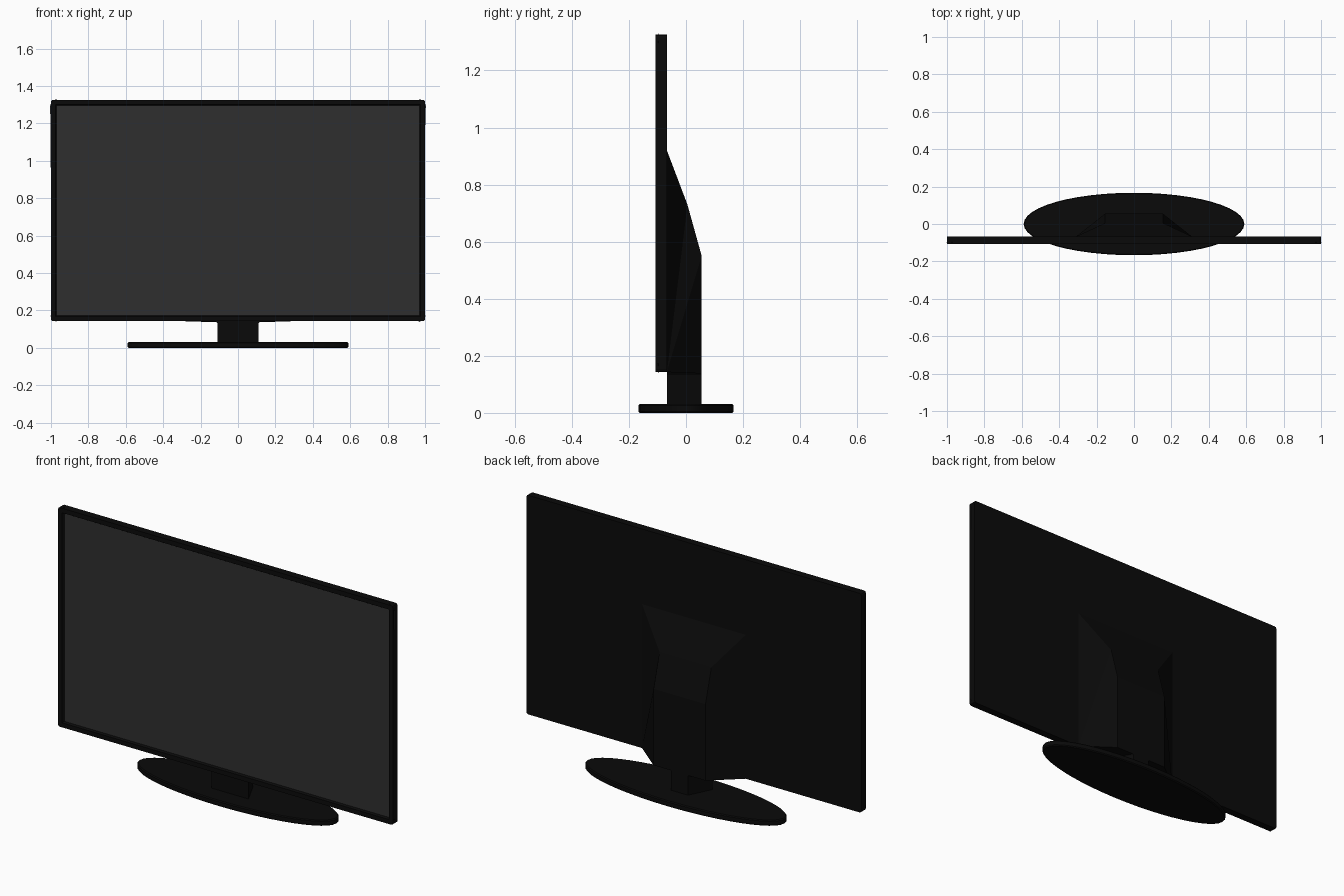
import bpy, bmesh, math
from mathutils import Matrix, Vector

if "Cube" in bpy.data.objects:
    bpy.data.objects.remove(bpy.data.objects["Cube"])


def material(name, v):
    m = bpy.data.materials.new(name)
    m.diffuse_color = (v, v, v, 1)
    m.use_nodes = True
    m.node_tree.nodes["Principled BSDF"].inputs["Base Color"].default_value = m.diffuse_color
    return m


BLACK = material("black_plastic", 0.003)
GLASS = material("dark_glass", 0.028)


def finish(bm, name, mat):
    bmesh.ops.recalc_face_normals(bm, faces=bm.faces)
    me = bpy.data.meshes.new(name)
    bm.to_mesh(me)
    bm.free()
    ob = bpy.data.objects.new(name, me)
    bpy.context.collection.objects.link(ob)
    me.materials.append(mat)
    return ob


def loft(name, rings, mat):
    """Join equal-length rings of points and cap both ends."""
    bm = bmesh.new()
    vs = [[bm.verts.new(p) for p in r] for r in rings]
    n = len(rings[0])
    for a, b in zip(vs, vs[1:]):
        for i in range(n):
            j = (i + 1) % n
            bm.faces.new((a[i], a[j], b[j], b[i]))
    bm.faces.new(vs[0])
    bm.faces.new(vs[-1])
    return finish(bm, name, mat)


def ring(rx, ry, z, n=48):
    return [(rx * math.cos(2 * math.pi * i / n), ry * math.sin(2 * math.pi * i / n), z)
            for i in range(n)]


# Panel housing: rounded-corner slab with a bezel sloping in to the screen
X, Z0, Z1, YF, YB = 1.0, 0.143, 1.326, -0.107, -0.067
bm = bmesh.new()
bmesh.ops.create_cube(bm, size=1, matrix=Matrix.Translation((0, (YF + YB) / 2, (Z0 + Z1) / 2))
                      @ Matrix.Diagonal((2 * X, YB - YF, Z1 - Z0, 1)))
corners = [e for e in bm.edges if abs(e.verts[0].co.y - e.verts[1].co.y) > 0.01]
bmesh.ops.bevel(bm, geom=corners, offset=0.01, segments=2, profile=0.5, affect='EDGES')
bm.normal_update()
front = min(bm.faces, key=lambda f: f.normal.y)
bmesh.ops.inset_region(bm, faces=[front], thickness=0.025)
bmesh.ops.inset_region(bm, faces=[front], thickness=0.02, depth=-0.01)
screen_pts = [v.co.copy() for v in front.verts]
bmesh.ops.delete(bm, geom=[front], context='FACES_ONLY')
finish(bm, "panel_housing", BLACK)

# Screen fills the opening
bm = bmesh.new()
f = bm.faces.new([bm.verts.new(p) for p in screen_pts])
me = finish(bm, "screen", GLASS).data
if me.polygons[0].normal.y > 0:
    me.flip_normals()

# Rear cover: tapered sides, two slopes on top
bm = bmesh.new()
wide, narrow, low = 0.31, 0.155, 0.138
rows = [(0.92, YB, wide), (0.73, 0.005, narrow), (0.55, 0.055, narrow), (low, 0.055, narrow)]
left = [bm.verts.new((-w, y, z)) for z, y, w in rows]
right = [bm.verts.new((w, y, z)) for z, y, w in rows]
for i in range(3):
    bm.faces.new((left[i], right[i], right[i + 1], left[i + 1]))
foot = [bm.verts.new((s * wide, YB, Z0)) for s in (-1, 1)]
for side, b in ((left, foot[0]), (right, foot[1])):
    for i in range(1, 4):
        c = b if i == 3 else side[i + 1]
        if i < 3:
            bm.faces.new((side[i], c, b) if i > 1 else (side[0], side[1], side[2], b)[0:2] + (b,))
    bm.faces.new((side[1], side[2], b))if not any(
        {side[1], side[2], b} == set(f.verts) for f in bm.faces) else None
bm.faces.new((foot[0], foot[1], right[3], left[3]))
bm.faces.new((left[0], right[0], foot[1], foot[0]))
finish(bm, "rear_cover", BLACK)

# Neck: trapezoid column narrowing to the back
plan = [(-0.11, YB), (0.11, YB), (0.05, 0.055), (-0.05, 0.055)]
loft("neck", [[(x * k, y, z) for x, y in plan]
              for z, k in ((0.028, 1), (0.132, 1), (0.146, 1.12))], BLACK)

# Oval base with a softened rim
loft("base", [ring(0.585, 0.162, 0), ring(0.59, 0.167, 0.005),
              ring(0.59, 0.167, 0.026), ring(0.585, 0.162, 0.031)], BLACK)
bpy.context.view_layer.objects.active = bpy.data.objects["base"]
bpy.data.objects["base"].select_set(True)
bpy.ops.object.shade_smooth_by_angle(angle=math.radians(30))
